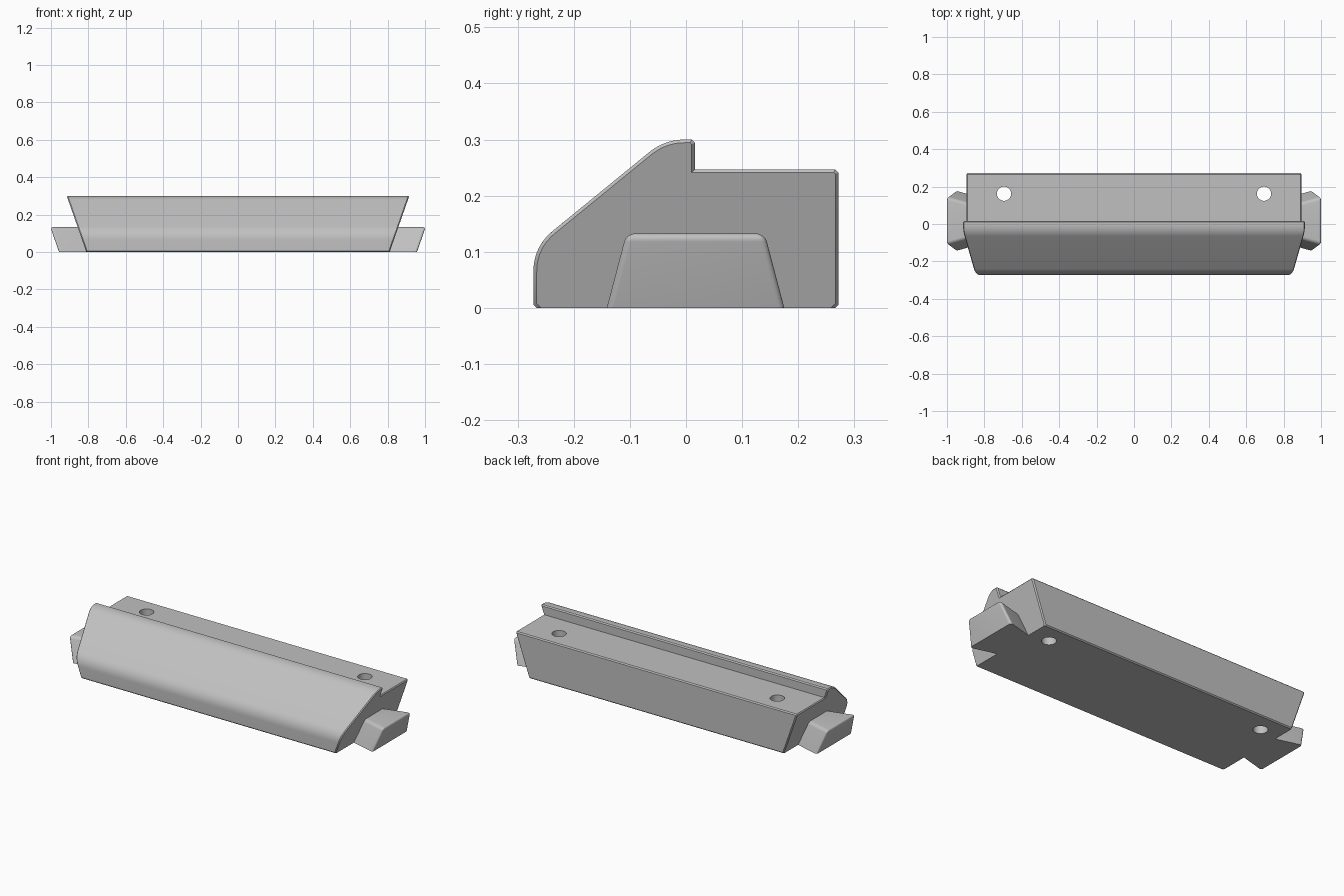
import bpy, bmesh, math
from mathutils import Vector

default = bpy.data.objects.get("Cube")
if default:
    bpy.data.objects.remove(default, do_unlink=True)

GREY = (0.53, 0.53, 0.53, 1)
grey = bpy.data.materials.new("plain grey")
grey.use_nodes = True
grey.diffuse_color = GREY
grey.node_tree.nodes["Principled BSDF"].inputs["Base Color"].default_value = GREY

SLOPE = 0.35      # outward lean of the end faces
CHAMFER = 0.006


def make_object(name, bm):
    bmesh.ops.recalc_face_normals(bm, faces=bm.faces)
    mesh = bpy.data.meshes.new(name)
    bm.to_mesh(mesh)
    bm.free()
    obj = bpy.data.objects.new(name, mesh)
    bpy.context.collection.objects.link(obj)
    mesh.materials.append(grey)
    return obj


def smooth(obj):
    bpy.ops.object.select_all(action='DESELECT')
    obj.select_set(True)
    bpy.context.view_layer.objects.active = obj
    bpy.ops.object.shade_smooth_by_angle(angle=math.radians(30))


def corner(before, point, after, size, steps):
    """Round or chamfer one profile corner."""
    p = Vector(point)
    a = p + (Vector(before) - p).normalized() * size
    b = p + (Vector(after) - p).normalized() * size
    return [a.lerp(p, i / steps).lerp(p.lerp(b, i / steps), i / steps)
            for i in range(steps + 1)]


# Side profile: (y, z, corner size, corner steps)
outline = [(-0.272, 0, CHAMFER, 1), (-0.272, 0.109, 0.045, 10),
           (-0.038, 0.3, 0.036, 10), (0.016, 0.3, CHAMFER, 1),
           (0.016, 0.247, 0, 0), (0.272, 0.247, CHAMFER, 1),
           (0.272, 0, CHAMFER, 1)]
profile = []
for i, (y, z, size, steps) in enumerate(outline):
    if steps:
        after = outline[(i + 1) % len(outline)]
        profile += corner(outline[i - 1][:2], (y, z), after[:2], size, steps)
    else:
        profile.append(Vector((y, z)))

# Main bar with leaning, chamfered ends
bm = bmesh.new()
ends = [[bm.verts.new((s * (0.811 + SLOPE * z), y, z)) for y, z in profile]
        for s in (-1, 1)]
caps = [bm.faces.new(ring) for ring in ends]
for i in range(len(profile)):
    j = (i + 1) % len(profile)
    bm.faces.new((ends[0][i], ends[0][j], ends[1][j], ends[1][i]))
rim = [e for cap in caps for e in cap.edges
       if max(v.co.z for v in e.verts) > 0.001]
bmesh.ops.recalc_face_normals(bm, faces=bm.faces)
bmesh.ops.bevel(bm, geom=rim, offset=CHAMFER, segments=1, affect='EDGES',
                clamp_overlap=False)
body = make_object("main_bar", bm)

# Two through holes in the rear ledge
bm = bmesh.new()
for s in (-1, 1):
    made = bmesh.ops.create_cone(bm, cap_ends=True, segments=48, radius1=0.038,
                                 radius2=0.038, depth=1)
    bmesh.ops.translate(bm, verts=made["verts"], vec=(s * 0.695, 0.162, 0.1))
cutter = make_object("hole_cutter", bm)
cut = body.modifiers.new("holes", 'BOOLEAN')
cut.operation = 'DIFFERENCE'
cut.solver = 'EXACT'
cut.object = cutter
bpy.context.view_layer.objects.active = body
bpy.ops.object.modifier_apply(modifier=cut.name)
bpy.data.objects.remove(cutter, do_unlink=True)
smooth(body)

# Dovetail end tabs: widen outwards, taper upwards
HEIGHT, MIDDLE, INNER = 0.133, 0.017, 0.79
for side, s in (("left", 1), ("right", -1)):
    bm = bmesh.new()
    grid = {}
    for outer in (0, 1):
        for top in (0, 1):
            x = (0.957 if outer else INNER) + top * SLOPE * HEIGHT
            half = 0.162 - top * 0.035 - (0 if outer else 0.046)
            for d in (-1, 1):
                grid[outer, top, d] = bm.verts.new(
                    (s * x, MIDDLE + d * half, top * HEIGHT))
    for axis in range(3):
        for value in ((0, 1) if axis < 2 else (-1, 1)):
            a, b, c, d = [v for k, v in grid.items() if k[axis] == value]
            bm.faces.new((a, b, d, c))
    bmesh.ops.recalc_face_normals(bm, faces=bm.faces)
    rounded = []
    for e in bm.edges:
        inside = all(abs(v.co.x) < 0.9 for v in e.verts)
        floor = all(v.co.z < 0.01 for v in e.verts)
        if not inside and not floor:
            rounded.append(e)
    bmesh.ops.bevel(bm, geom=rounded, offset=0.016, segments=6, profile=0.5,
                    affect='EDGES')
    smooth(make_object(side + "_end_tab", bm))
